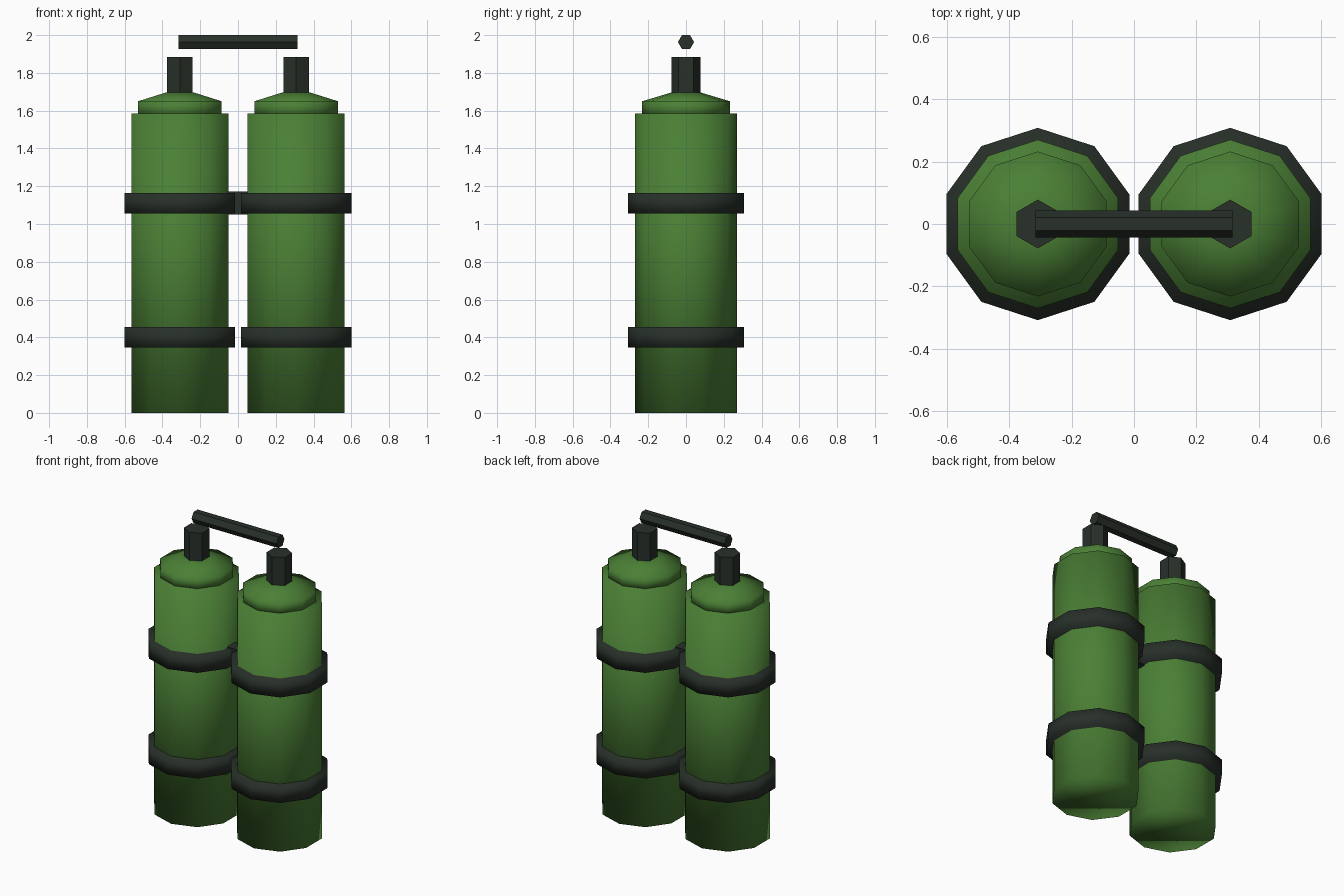
import bpy, bmesh, math
from mathutils import Matrix

if "Cube" in bpy.data.objects:
    bpy.data.objects.remove(bpy.data.objects["Cube"])


def material(name, color):
    m = bpy.data.materials.new(name)
    m.diffuse_color = (*color, 1)
    m.use_nodes = True
    m.node_tree.nodes["Principled BSDF"].inputs["Base Color"].default_value = m.diffuse_color
    return m


GREEN = material("green_paint", (0.07, 0.215, 0.036))
DARK = material("dark_rubber", (0.021, 0.029, 0.022))


def finish(bm, name, mat, smooth):
    bmesh.ops.recalc_face_normals(bm, faces=bm.faces[:])
    me = bpy.data.meshes.new(name)
    for f in bm.faces:
        f.smooth = smooth
    bm.to_mesh(me)
    bm.free()
    me.materials.append(mat)
    ob = bpy.data.objects.new(name, me)
    bpy.context.collection.objects.link(ob)
    return ob


def lathe(name, profile, sides, mat, x=0, smooth=True):
    """Closed solid from (radius, z) rings, with a corner pointing along y."""
    bm = bmesh.new()
    rings = []
    for r, z in profile:
        angles = [math.pi / 2 + 2 * math.pi * i / sides for i in range(sides)]
        rings.append([bm.verts.new((x + r * math.cos(a), r * math.sin(a), z)) for a in angles])
    for a, b in zip(rings, rings[1:]):
        for i in range(sides):
            j = (i + 1) % sides
            bm.faces.new((a[i], a[j], b[j], b[i]))
    bm.faces.new(rings[0])
    bm.faces.new(rings[-1])
    return finish(bm, name, mat, smooth)


# Twin tanks with shoulders, valves and straps
for side, x in (("left", -0.308), ("right", 0.308)):
    lathe(side + "_tank", [(0.27, 0), (0.27, 1.585)], 10, GREEN, x)
    lathe(side + "_shoulder", [(0.232, 1.57), (0.232, 1.65), (0.075, 1.697)], 10, GREEN, x)
    lathe(side + "_valve", [(0.078, 1.66), (0.078, 1.885)], 6, DARK, x, False)
    for label, z in (("lower", 0.40), ("upper", 1.11)):
        lathe(f"{side}_{label}_strap", [(0.308, z - 0.055), (0.308, z + 0.055)], 10, DARK, x)

# Hexagonal bar above the valves
bar = lathe("top_bar", [(0.0427, -0.316), (0.0427, 0.316)], 6, DARK, 0, False)
bar.data.transform(Matrix.Translation((0, 0, 1.963)) @ Matrix.Rotation(math.pi / 2, 4, 'Y'))

# Connector block between the upper straps
bm = bmesh.new()
bmesh.ops.create_cube(bm, size=1, matrix=Matrix.Translation((0, 0, 1.11)) @ Matrix.Diagonal((0.16, 0.08, 0.122, 1)))
finish(bm, "strap_connector", DARK, False)
